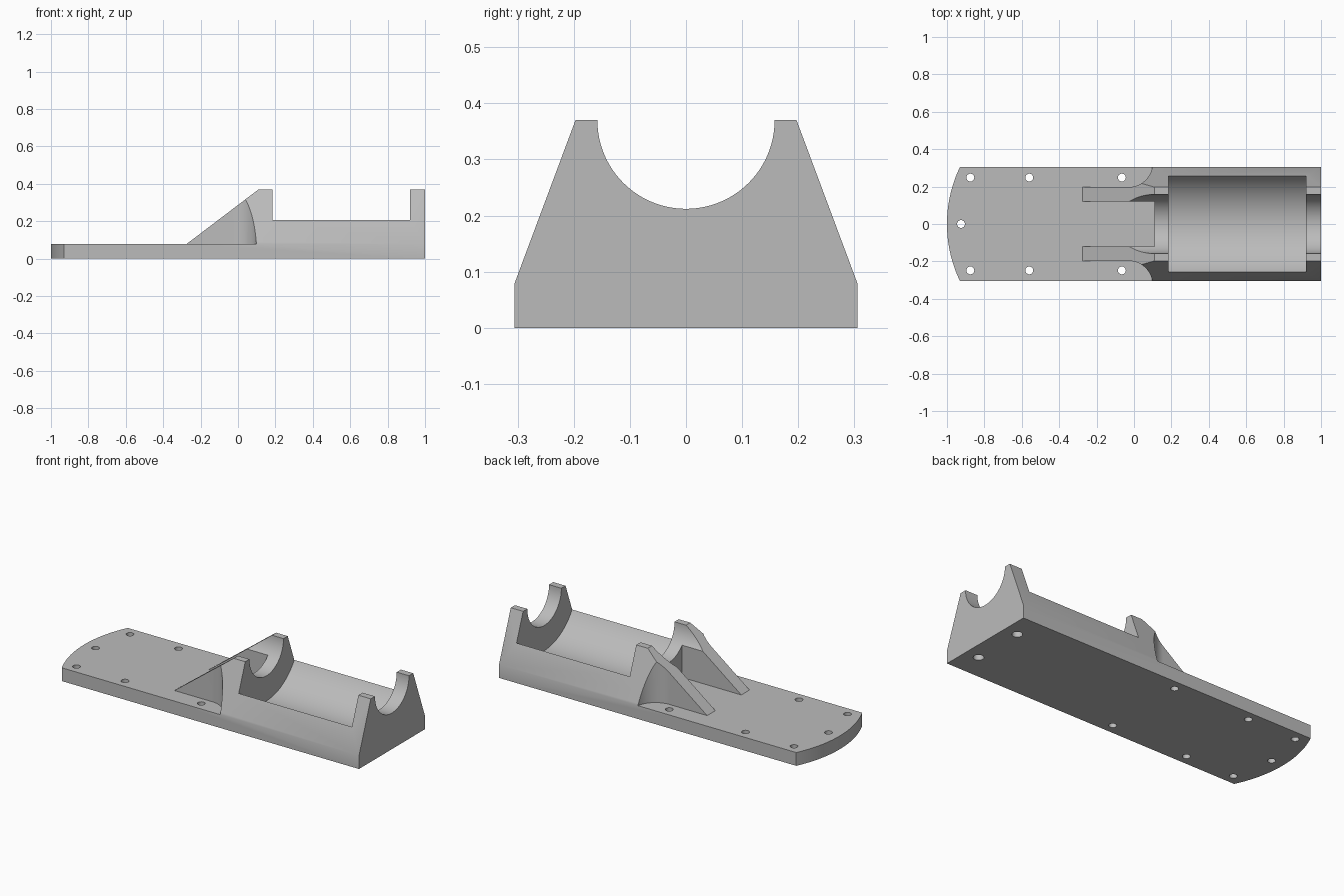
import bpy, bmesh
from math import pi, sin, cos, asin, radians

old = bpy.data.objects.get("Cube")
if old:
    bpy.data.objects.remove(old, do_unlink=True)

PLATE_Z = 0.078     # top of the base plate
TOP_Z = 0.37        # top of the saddles and axis of the bore
HALF_W = 0.306

grey = bpy.data.materials.new("plain grey")
grey.use_nodes = True
grey.diffuse_color = (0.5, 0.5, 0.5, 1)
grey.node_tree.nodes["Principled BSDF"].inputs["Base Color"].default_value = (0.5, 0.5, 0.5, 1)


def prism(name, points, axis, start, end):
    """Extrude a closed 2D outline along one axis."""
    place = {"x": lambda p, t: (t, p[0], p[1]),
             "y": lambda p, t: (p[0], t, p[1]),
             "z": lambda p, t: (p[0], p[1], t)}[axis]
    bm = bmesh.new()
    a = [bm.verts.new(place(p, start)) for p in points]
    b = [bm.verts.new(place(p, end)) for p in points]
    bm.faces.new(a)
    bm.faces.new(b)
    n = len(points)
    for i in range(n):
        j = (i + 1) % n
        bm.faces.new((a[i], a[j], b[j], b[i]))
    bmesh.ops.recalc_face_normals(bm, faces=bm.faces)
    mesh = bpy.data.meshes.new(name)
    bm.to_mesh(mesh)
    bm.free()
    mesh.materials.append(grey)
    obj = bpy.data.objects.new(name, mesh)
    bpy.context.collection.objects.link(obj)
    return obj


def arc(cx, cy, r, a0, a1, steps):
    return [(cx + r * cos(a0 + (a1 - a0) * i / steps),
             cy + r * sin(a0 + (a1 - a0) * i / steps)) for i in range(steps + 1)]


def circle(cx, cy, r, sides):
    return arc(cx, cy, r, 0, 2 * pi, sides)[:-1]


def cut(points, axis, start, end):
    """Subtract a prism from the body."""
    cutter = prism("cutter", points, axis, start, end)
    cutter.hide_render = True
    mod = body.modifiers.new("cut", "BOOLEAN")
    mod.operation = "DIFFERENCE"
    mod.solver = "EXACT"
    mod.object = cutter
    bpy.ops.object.modifier_apply(modifier=mod.name)
    bpy.data.objects.remove(cutter, do_unlink=True)


# Full-length body with sloping shoulders
side = [(HALF_W, 0), (HALF_W, PLATE_Z), (0.197, TOP_Z)]
body = prism("cradle_mount", side + [(-y, z) for y, z in reversed(side)], "x", -1, 1)
bpy.context.view_layer.objects.active = body
body.select_set(True)

# Sloping front of the gussets, leaving the flat plate
cut([(-1.2, PLATE_Z), (-0.275, PLATE_Z), (0.11, TOP_Z),
     (0.11, 0.5), (-1.2, 0.5)], "y", -0.5, 0.5)

# Rounded corners outside the gussets
for s in (1, -1):
    outline = arc(-0.03, 0.327, 0.13, -pi / 2, 0, 24) + [(0.1, 0.5), (-0.4, 0.5), (-0.4, 0.197)]
    cut([(x, s * y) for x, y in outline], "z", PLATE_Z, 0.6)

# Gap between the gussets
cut([(-0.4, -0.12), (0.11, -0.12), (0.11, 0.12), (-0.4, 0.12)], "z", PLATE_Z, 0.6)

# Narrow bore through the saddles and wide pocket between them
cut(circle(0, TOP_Z, 0.158, 96), "x", -0.5, 1.2)
cut(circle(0, TOP_Z, 0.305, 128), "x", 0.185, 0.92)

# Rounded end of the plate
R = 0.704
half = asin(0.32 / R)
cut(arc(R - 1, 0, R, pi - half, pi + half, 32) + [(-1.2, -0.5), (-1.2, 0.5)], "z", -0.2, 0.3)

# Screw holes through the plate
holes = [(-0.925, 0)] + [(x, s * 0.248) for x in (-0.875, -0.56, -0.065) for s in (1, -1)]
for x, y in holes:
    cut(circle(x, y, 0.021, 32), "z", -0.1, 0.15)

# Blind holes under the end saddle
for s in (1, -1):
    cut(circle(0.915, s * 0.155, 0.028, 32), "z", -0.1, 0.075)

bpy.ops.object.shade_smooth_by_angle(angle=radians(30))
